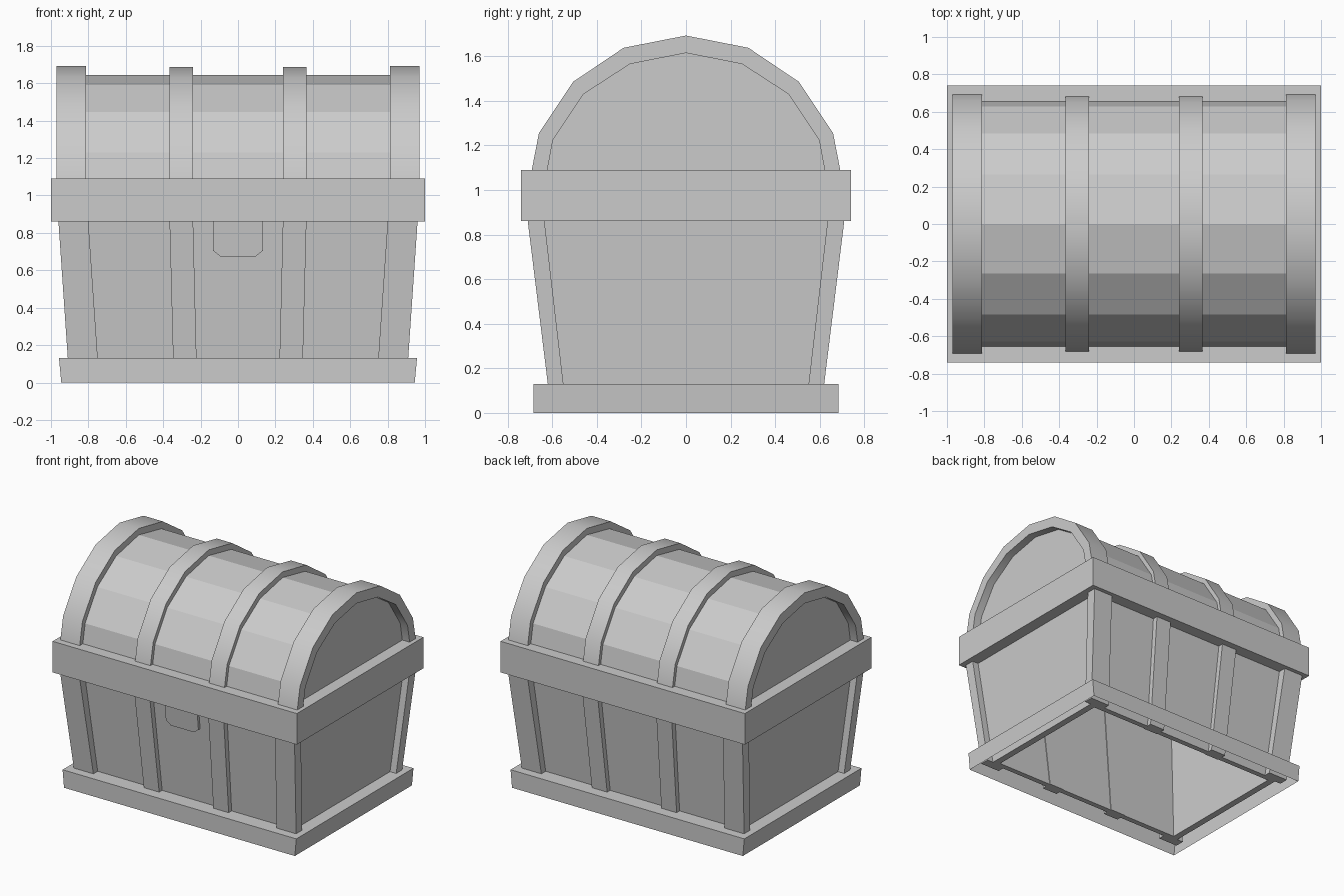
import bpy, bmesh, math

if "Cube" in bpy.data.objects:
    bpy.data.objects.remove(bpy.data.objects["Cube"])


def build(name, verts, faces, smooth=False):
    me = bpy.data.meshes.new(name)
    me.from_pydata(verts, [], faces)
    bm = bmesh.new()
    bm.from_mesh(me)
    bmesh.ops.recalc_face_normals(bm, faces=bm.faces)
    bm.to_mesh(me)
    bm.free()
    ob = bpy.data.objects.new(name, me)
    bpy.context.collection.objects.link(ob)
    if smooth:
        bpy.ops.object.select_all(action='DESELECT')
        ob.select_set(True)
        bpy.context.view_layer.objects.active = ob
        bpy.ops.object.shade_smooth_by_angle(angle=math.radians(35))
    return ob


def frame(name, loops, closed=False):
    """Rectangular loops (half x, half y, z) joined in order."""
    verts = [(sx * x, sy * y, z) for x, y, z in loops
             for sx, sy in ((-1, -1), (1, -1), (1, 1), (-1, 1))]
    n = len(loops)
    faces = []
    for i in range(n if closed else n - 1):
        a, b = 4 * i, 4 * ((i + 1) % n)
        faces += [(a + k, a + (k + 1) % 4, b + (k + 1) % 4, b + k) for k in range(4)]
    return build(name, verts, faces)


def loft(name, a, b, caps=None, smooth=False):
    """Join two matching outlines; caps lists end faces by index."""
    n = len(a)
    caps = caps or [tuple(range(n))]
    faces = [(i, (i + 1) % n, n + (i + 1) % n, n + i) for i in range(n)]
    faces += [tuple(c) for c in caps] + [tuple(n + i for i in c) for c in caps]
    return build(name, a + b, faces, smooth)


def at(z, low, high):
    """Value on the sloping wall, given at z = 0.13 and z = 0.86."""
    return low + (high - low) * (z - 0.13) / 0.73


def mirrored(half):
    return half + [(-y, z) for y, z in reversed(half[:-1])]


def arch(name, x0, x1, outer, inner):
    pts = mirrored(outer) + mirrored(inner)[::-1]
    n = len(pts)
    caps = [(i, i + 1, n - 2 - i, n - 1 - i) for i in range(n // 2 - 1)]
    return loft(name, [(x0, y, z) for y, z in pts], [(x1, y, z) for y, z in pts], caps, True)


# Base skirt, open underneath
frame("base_skirt", [(.945, .685, 0), (.957, .685, .13), (.84, .55, .13)])

# Tapered hollow body
zb, zt = .03, .95
frame("body_walls", [
    (at(zb, .86, .91), at(zb, .57, .65), zb), (at(zt, .86, .91), at(zt, .57, .65), zt),
    (at(zt, .81, .86), at(zt, .53, .61), zt), (at(zb, .81, .86), at(zb, .53, .61), zb)], True)

# Middle rim
frame("middle_rim", [(.86, .61, .86), (1, .74, .86), (1, .74, 1.09), (.86, .6, 1.09)])

# Corner posts
for sx in (-1, 1):
    for sy in (-1, 1):
        ends = []
        for z in (.03, .9):
            xo, xi = at(z, .91, .96), at(z, .75, .80)
            yo, yi = at(z, .62, .71), at(z, .55, .635)
            ends.append([(sx * x, sy * y, z) for x, y in ((xi, yi), (xo, yi), (xo, yo), (xi, yo))])
        loft("corner_post", *ends)

# Body straps, front and back
for sx in (-1, 1):
    for sy in (-1, 1):
        ends = []
        for z in (.03, .9):
            xi, xo = at(z, .222, .24), at(z, .347, .366)
            yi, yo = at(z, .525, .605), at(z, .605, .69)
            ends.append([(sx * x, sy * y, z) for x, y in ((xi, yi), (xo, yi), (xo, yo), (xi, yo))])
        loft("body_strap", *ends)

# Lock plate on the front
outline = [(-.133, .9), (-.133, .705), (-.095, .675), (.095, .675), (.133, .705), (.133, .9)]
loft("lock_plate", *[[(x, -at(z, .57, .65) - d, z) for x, z in outline] for d in (-.03, .02)])

# Faceted barrel lid
lid = [(.655, 1.05), (.655, 1.09), (.628, 1.23), (.485, 1.445), (.265, 1.59), (0, 1.645)]
prof = mirrored(lid)
loft("lid", [(-.91, y, z) for y, z in prof], [(.91, y, z) for y, z in prof])

# Lid straps and end arches
rim = [(.70, 1.05), (.692, 1.09), (.66, 1.255), (.507, 1.485), (.28, 1.638), (0, 1.693)]
rim_in = [(.63, 1.05), (.622, 1.09), (.597, 1.225), (.46, 1.43), (.252, 1.565), (0, 1.615)]
strap = [(y * .985, z - .006) for y, z in rim]
for s in (-1, 1):
    arch("lid_strap", s * .24, s * .366, strap, rim_in)
    arch("end_arch", s * .812, s * .97, rim, rim_in)
